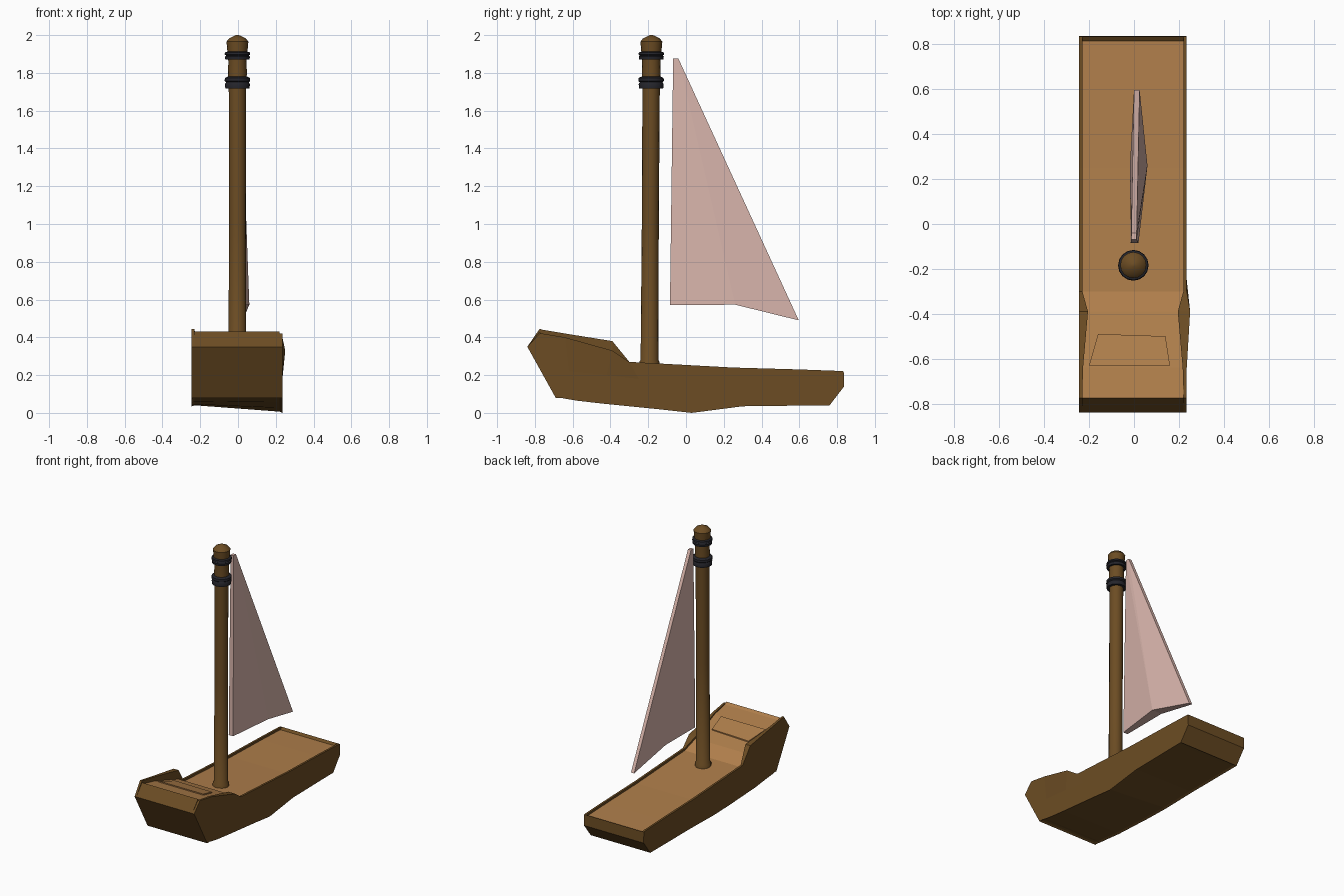
import bpy, bmesh, math
from mathutils import Vector

cube = bpy.data.objects.get("Cube")
if cube:
    bpy.data.objects.remove(cube, do_unlink=True)


def material(name, rgb):
    m = bpy.data.materials.new(name)
    m.use_nodes = True
    m.diffuse_color = (*rgb, 1)
    m.node_tree.nodes["Principled BSDF"].inputs["Base Color"].default_value = (*rgb, 1)
    return m


HULL = material("dark brown wood", (0.15, 0.073, 0.017))
DECK = material("tan wood", (0.43, 0.21, 0.07))
BAND = material("black band", (0.018, 0.018, 0.024))
SAIL = material("pale pink cloth", (0.69, 0.46, 0.41))


def finish(name, bm, mats, smooth=False):
    bmesh.ops.recalc_face_normals(bm, faces=bm.faces)
    mesh = bpy.data.meshes.new(name)
    bm.to_mesh(mesh)
    bm.free()
    for m in mats:
        mesh.materials.append(m)
    ob = bpy.data.objects.new(name, mesh)
    bpy.context.scene.collection.objects.link(ob)
    if smooth:
        bpy.ops.object.select_all(action="DESELECT")
        ob.select_set(True)
        bpy.context.view_layer.objects.active = ob
        bpy.ops.object.shade_smooth_by_angle(angle=math.radians(40))
    return ob


# Hull stations: y, left rail z, right rail z, deck z, rail width,
# keel y, keel z on each side, chine y, chine z
stations = [
    (-0.84, 0.35, 0.35, 0.35, 0.015, -0.69, 0.08, 0.08, -0.765, 0.215),
    (-0.775, 0.445, 0.42, 0.43, 0.015, -0.66, 0.08, 0.08, -0.72, 0.23),
    (-0.76, 0.44, 0.42, 0.415, 0.015, -0.64, 0.075, 0.075, -0.70, 0.23),
    (-0.64, 0.42, 0.40, 0.39, 0.018, -0.58, 0.07, 0.065, -0.62, 0.22),
    (-0.39, 0.38, 0.33, 0.315, 0.04, -0.45, 0.055, 0.05, -0.42, 0.20),
    (-0.30, 0.27, 0.27, 0.255, 0.015, -0.15, 0.04, 0.02, -0.25, 0.18),
    (0.25, 0.24, 0.24, 0.225, 0.015, 0.03, 0.035, 0.0, 0.15, 0.15),
    (0.60, 0.23, 0.23, 0.215, 0.015, 0.30, 0.04, 0.035, 0.50, 0.14),
    (0.815, 0.222, 0.222, 0.207, 0.015, 0.72, 0.04, 0.04, 0.79, 0.14),
    (0.835, 0.22, 0.22, 0.22, 0.015, 0.76, 0.04, 0.04, 0.837, 0.14),
]
LEFT, RIGHT = -0.245, 0.235
bm = bmesh.new()
rings = []
for y, rail_a, rail_b, deck, w, ky, ka, kb, cy, cz in stations:
    bulge = 0.015 if w > 0.03 else 0
    loop = [(LEFT, ky, ka), (LEFT, cy, cz), (LEFT, y, rail_a),
            (LEFT + w, y, rail_a), (LEFT + w, y, deck),
            (RIGHT - w, y, deck), (RIGHT - w, y, rail_b),
            (RIGHT + bulge, y, rail_b), (RIGHT, cy, cz), (RIGHT, ky, kb)]
    rings.append([bm.verts.new(p) for p in loop])
bottom = []
for i in range(len(rings) - 1):
    a, b = rings[i], rings[i + 1]
    for j in range(10):
        k = (j + 1) % 10
        f = bm.faces.new((a[j], a[k], b[k], b[j]))
        # Tan floor between the rails, brown elsewhere
        f.material_index = int(j == 4 and 1 <= i <= len(rings) - 3)
        if j == 9:
            bottom.append(f)
# Bow and stern end plates
for r in (rings[0], rings[-1]):
    bm.faces.new((r[0], r[1], r[8], r[9]))
    bm.faces.new(r[1:9])
bmesh.ops.recalc_face_normals(bm, faces=bm.faces)
# Shallow recess under the hull
bmesh.ops.inset_region(bm, faces=bottom, thickness=0.015, depth=-0.006)
bmesh.ops.remove_doubles(bm, verts=bm.verts, dist=0.0001)
finish("hull", bm, [HULL, DECK])

# Hatch panel with an inset centre, lying on the sloped foredeck
bm = bmesh.new()
panel = [(-0.2, -0.63), (0.16, -0.63), (0.14, -0.5), (-0.16, -0.49)]
top = [bm.verts.new((x, y, 0.398 - 0.3 * (y + 0.64))) for x, y in panel]
low = [bm.verts.new(v.co - Vector((0, 0, 0.025))) for v in top]
face = bm.faces.new(top)
for i in range(4):
    k = (i + 1) % 4
    bm.faces.new((low[i], low[k], top[k], top[i]))
bmesh.ops.inset_region(bm, faces=[face], thickness=0.018, depth=-0.008)
finish("hatch_panel", bm, [DECK])


def lathe(name, profile, mat, centre, sides=16, lean=0.006):
    """Turn a radius/height profile about the slightly leaning mast axis."""
    bm = bmesh.new()
    rows = []
    for r, z in profile:
        rows.append([bm.verts.new((
            centre[0] + r * math.cos(math.tau * s / sides),
            centre[1] + r * math.sin(math.tau * s / sides) + lean * z, z))
            for s in range(sides)])
    for a, b in zip(rows, rows[1:]):
        for s in range(sides):
            t = (s + 1) % sides
            bm.faces.new((a[s], a[t], b[t], b[s]))
    bm.faces.new(rows[0])
    bm.faces.new(rows[-1])
    return finish(name, bm, [mat], smooth=True)


# Mast with a foot collar and a flared, domed head
AXIS = (-0.003, -0.195)
lathe("mast", [(0.054, 0.22), (0.054, 0.27), (0.047, 0.28), (0.045, 1.0),
               (0.046, 1.72), (0.05, 1.8), (0.048, 1.86), (0.052, 1.9),
               (0.058, 1.965), (0.045, 1.982), (0.008, 2.0)], HULL, AXIS)

# Stepped bands around the mast
for name, z, h in (("lower_band", 1.718, 0.065), ("upper_band", 1.87, 0.045)):
    lathe(name, [(0.045, z), (0.064, z), (0.066, z + h * 0.35),
                 (0.06, z + h * 0.5), (0.068, z + h * 0.6),
                 (0.066, z + h * 0.85), (0.045, z + h)], BAND, AXIS)

# Sail: two creased faces joined by a narrow edge
outline = [(-0.068, 1.875), (-0.085, 0.57), (0.26, 0.573), (0.597, 0.49), (-0.04, 1.875)]
bm = bmesh.new()
sides = []
for offsets in ((0.012, 0.02, 0.06, 0.025, 0.012), (-0.012, -0.015, -0.018, 0.0, -0.012)):
    v = [bm.verts.new((x, y, z)) for x, (y, z) in zip(offsets, outline)]
    bm.faces.new((v[0], v[1], v[2]))
    bm.faces.new((v[0], v[2], v[4]))
    bm.faces.new((v[4], v[2], v[3]))
    sides.append(v)
for i in range(5):
    k = (i + 1) % 5
    bm.faces.new((sides[0][i], sides[0][k], sides[1][k], sides[1][i]))
finish("sail", bm, [SAIL])
